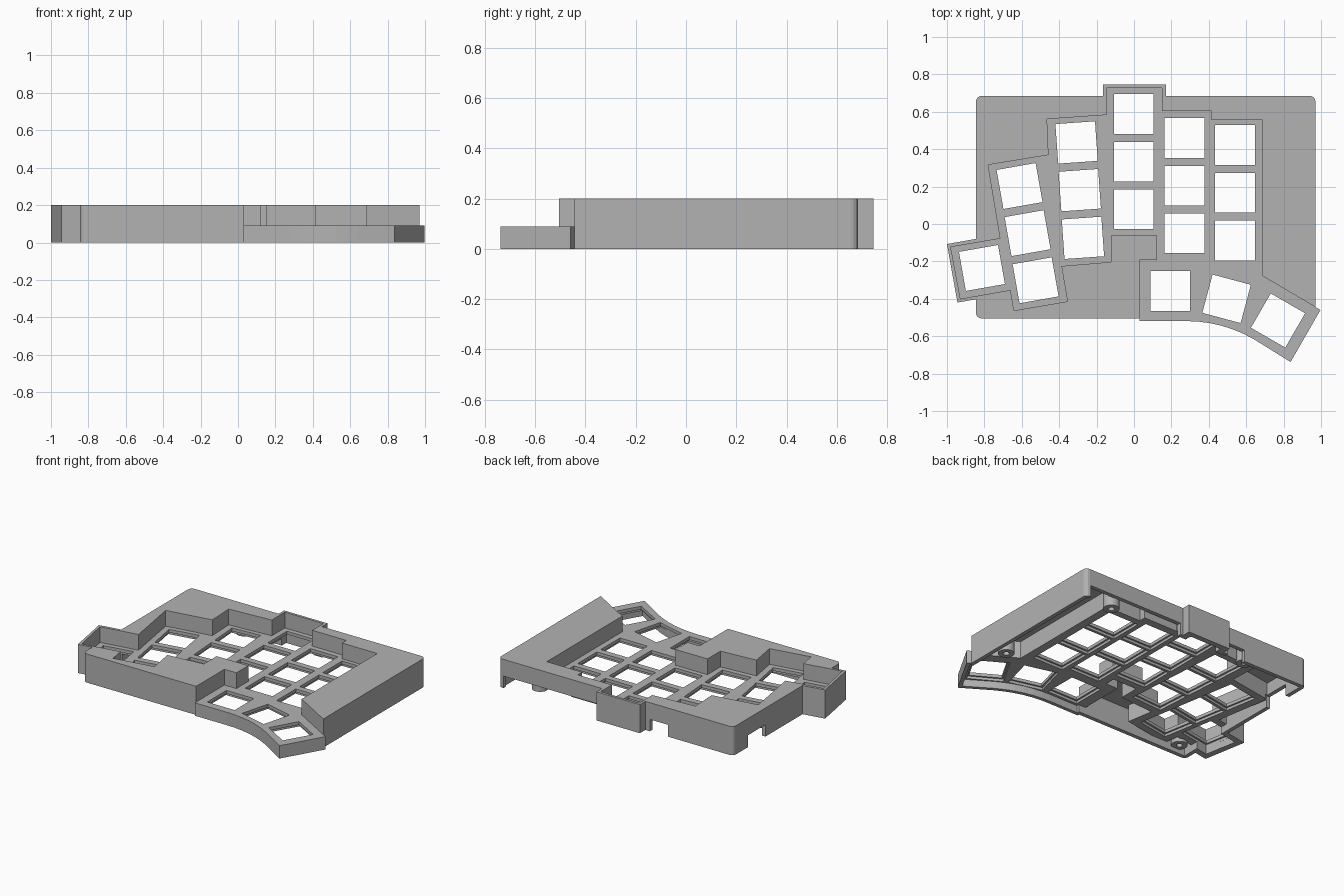
import bpy, bmesh
from math import sin, cos, radians
from mathutils import Vector, Matrix

old = bpy.data.objects.get("Cube")
if old:
    bpy.data.objects.remove(old, do_unlink=True)

grey = bpy.data.materials.new("matte_grey")
grey.use_nodes = True
colour = (0.45, 0.45, 0.45, 1)
grey.diffuse_color = colour
grey.node_tree.nodes["Principled BSDF"].inputs["Base Color"].default_value = colour


def to_object(name, bm):
    bmesh.ops.recalc_face_normals(bm, faces=bm.faces)
    mesh = bpy.data.meshes.new(name)
    bm.to_mesh(mesh)
    bm.free()
    obj = bpy.data.objects.new(name, mesh)
    mesh.materials.append(grey)
    bpy.context.collection.objects.link(obj)
    return obj


def prism(name, outline, low, high):
    bm = bmesh.new()
    base = bm.faces.new([bm.verts.new((x, y, low)) for x, y in outline])
    top = bmesh.ops.extrude_face_region(bm, geom=[base])["geom"]
    verts = [v for v in top if isinstance(v, bmesh.types.BMVert)]
    bmesh.ops.translate(bm, vec=(0, 0, high - low), verts=verts)
    return to_object(name, bm)


def combine(target, tool, operation):
    mod = target.modifiers.new("combine", "BOOLEAN")
    mod.operation, mod.object, mod.solver = operation, tool, "EXACT"
    bpy.context.view_layer.update()
    with bpy.context.temp_override(object=target, active_object=target):
        bpy.ops.object.modifier_apply(modifier=mod.name)
    bpy.data.objects.remove(tool, do_unlink=True)


def offset(outline, distance):
    """Mitred offset; positive grows the outline."""
    pts = [Vector(p) for p in outline]
    n = len(pts)
    area = sum(pts[i - 1].x * pts[i].y - pts[i].x * pts[i - 1].y for i in range(n))
    side = 1 if area > 0 else -1
    result = []
    for i in range(n):
        a = (pts[i] - pts[i - 1]).normalized()
        b = (pts[(i + 1) % n] - pts[i]).normalized()
        na, nb = Vector((a.y, -a.x)) * side, Vector((b.y, -b.x)) * side
        result.append(tuple(pts[i] + (na + nb) * distance / (1 + na.dot(nb))))
    return result


def rectangle(x0, x1, y0, y1):
    return [(x0, y0), (x1, y0), (x1, y1), (x0, y1)]


def rounded(x0, x1, y0, y1, r):
    pts = []
    corners = [(x1 - r, y1 - r), (x0 + r, y1 - r), (x0 + r, y0 + r), (x1 - r, y0 + r)]
    for k, (cx, cy) in enumerate(corners):
        for step in range(5):
            a = radians(90 * k + 22.5 * step)
            pts.append((cx + r * cos(a), cy + r * sin(a)))
    return pts


HEIGHT, DECK, UNDER, ROOF = 0.2, 0.09, 0.05, 0.17
body = rounded(-0.845, 0.97, -0.505, 0.685, 0.03)

# Thumb cluster edge with its concave sweep
sweep = [(0.28 + 0.72 * sin(radians(a)), -0.519 - 0.72 * (1 - cos(radians(a))))
         for a in range(30, -1, -5)]
thumb = [(0.687, -0.278), (0.997, -0.46), (0.837, -0.738)] + sweep + [(0.03, -0.519)]

# Outline of the sunken key area
well = [(-0.147, 0.727), (0.15, 0.727), (0.15, 0.604), (0.414, 0.604),
        (0.414, 0.556), (0.687, 0.556)] + thumb + [
        (0.03, -0.193), (0.123, -0.193), (0.123, -0.061), (-0.123, -0.061),
        (-0.123, -0.203), (-0.388, -0.225), (-0.356, -0.414), (-0.642, -0.463),
        (-0.66, -0.353), (-0.928, -0.4), (-0.98, -0.123), (-0.714, -0.078),
        (-0.78, 0.316), (-0.457, 0.369), (-0.465, 0.561), (-0.147, 0.583)]

# Outer block with back bump and side tab
case = prism("keyboard_case", body, 0, HEIGHT)
combine(case, prism("bump", rectangle(-0.165, 0.17, 0.5, 0.745), 0, HEIGHT), "UNION")
tab = [(-1, -0.107), (-0.944, -0.42), (-0.6, -0.359), (-0.655, -0.046)]
combine(case, prism("tab", tab, 0, HEIGHT), "UNION")

# Key well and low thumb deck
combine(case, prism("well", well, DECK, 0.3), "DIFFERENCE")
combine(case, prism("thumb", thumb + [(0.03, -0.25)], 0, DECK), "UNION")

# Hollow underside
inner = offset(body, -0.028)
combine(case, prism("under_body", inner, -0.1, UNDER), "DIFFERENCE")
combine(case, prism("under_keys", offset(well, -0.025), -0.1, UNDER), "DIFFERENCE")
hollow = prism("hollow", inner, -0.1, ROOF)
combine(hollow, prism("well_wall", offset(well, 0.03), -0.2, 0.3), "DIFFERENCE")
combine(case, hollow, "DIFFERENCE")

# Openings along the lower walls
for box in [(0.19, 0.93, 0.64, 0.72), (-0.34, -0.2, 0.64, 0.72), (-0.87, -0.8, 0.33, 0.52)]:
    combine(case, prism("opening", rectangle(*box), -0.1, 0.083), "DIFFERENCE")

# Screw bosses
for x, y in [(0.7, 0.61), (0.846, -0.25), (-0.39, 0.622), (-0.74, -0.435)]:
    for radius, low, high, op in [(0.052, 0.03, 0.18, "UNION"), (0.02, 0, 0.15, "DIFFERENCE")]:
        ring = [(x + radius * cos(radians(a)), y + radius * sin(radians(a)))
                for a in range(0, 360, 15)]
        combine(case, prism("boss", ring, low, high), op)

# Key positions: x, y, turn
keys = [(x, top - 0.255 * row, 0) for x, top in [(-0.002, 0.588), (0.27, 0.46), (0.54, 0.422)]
        for row in range(3)]
keys += [(-0.307 + 0.017 * row, 0.436 - 0.255 * row, 4) for row in range(3)]
keys += [(-0.612 + 0.043 * row, 0.203 - 0.252 * row, 10) for row in range(3)]
keys += [(-0.813, -0.235, 10), (0.193, -0.358, 0), (0.495, -0.4, -15), (0.77, -0.516, -30)]

# Switch holes, with a wider recess beneath
for size, high in [(0.236, 0.068), (0.212, 0.15)]:
    bm = bmesh.new()
    for x, y, turn in keys:
        place = (Matrix.Translation((x, y, (high - 0.1) / 2))
                 @ Matrix.Rotation(radians(turn), 4, "Z")
                 @ Matrix.Diagonal((size, size, high + 0.1, 1)))
        bmesh.ops.create_cube(bm, size=1, matrix=place)
    combine(case, to_object("switch_holes", bm), "DIFFERENCE")
